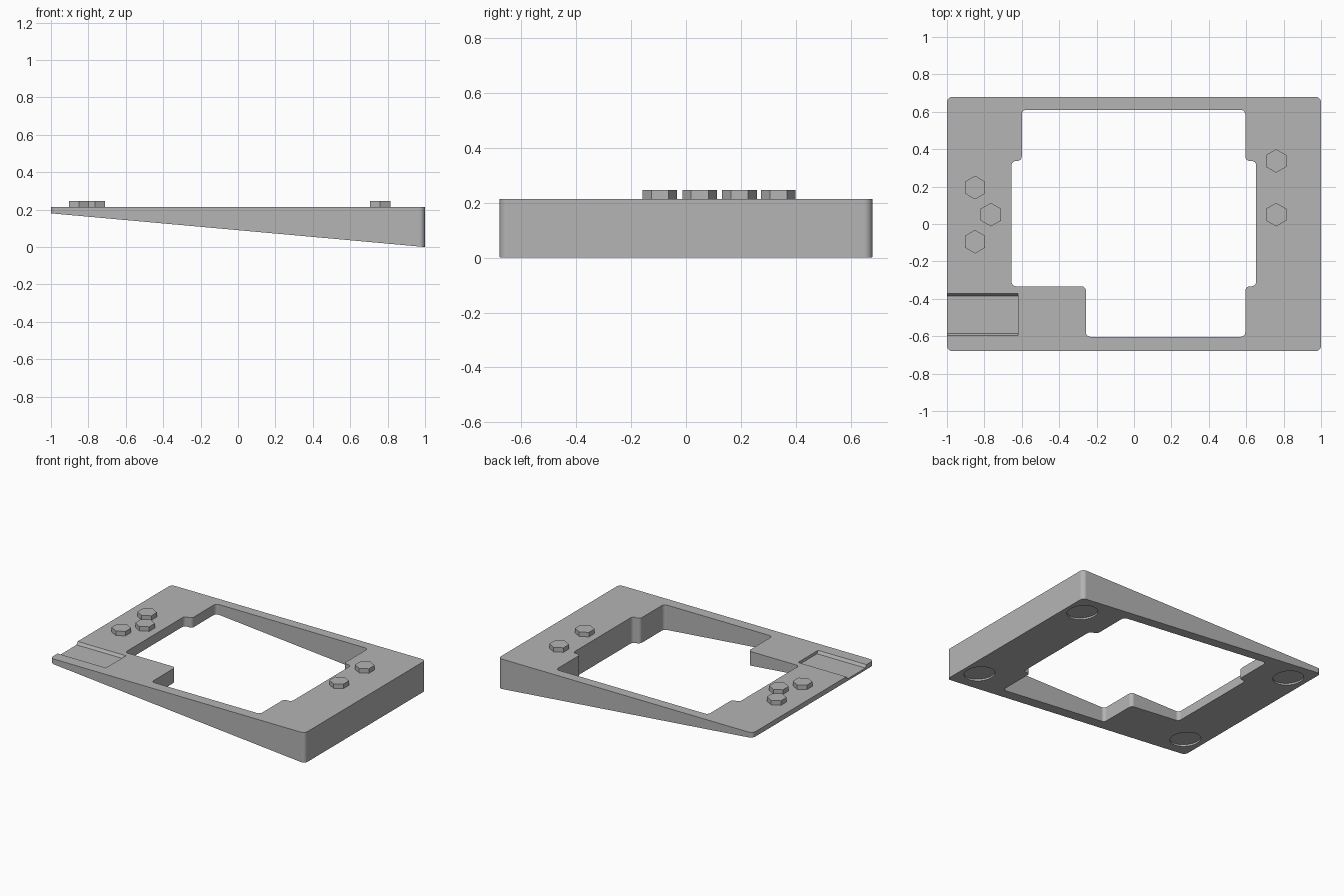
import bpy, bmesh, math
from mathutils import Vector, Matrix

cube = bpy.data.objects.get("Cube")
if cube:
    bpy.data.objects.remove(cube)

TOP = 0.215
THIN_Z = 0.18          # underside height at the thin end
TILT = math.atan2(THIN_Z, 2)

grey = bpy.data.materials.new("plain grey")
grey.use_nodes = True
COLOUR = (0.46, 0.46, 0.46, 1)
grey.diffuse_color = COLOUR
grey.node_tree.nodes["Principled BSDF"].inputs["Base Color"].default_value = COLOUR


def underside(x):
    return THIN_Z * (1 - x) / 2


def make_object(name, bm):
    bmesh.ops.recalc_face_normals(bm, faces=bm.faces)
    mesh = bpy.data.meshes.new(name)
    bm.to_mesh(mesh)
    bm.free()
    mesh.materials.append(grey)
    obj = bpy.data.objects.new(name, mesh)
    bpy.context.collection.objects.link(obj)
    return obj


def fillet(corners, radius, steps=6):
    """Round every right-angled corner of a closed outline."""
    points = []
    for i, corner in enumerate(corners):
        c = Vector(corner)
        a = (Vector(corners[i - 1]) - c).normalized() * radius
        b = (Vector(corners[(i + 1) % len(corners)]) - c).normalized() * radius
        for k in range(steps + 1):
            t = k / steps * math.pi / 2
            points.append(c + a * (1 - math.sin(t)) + b * (1 - math.cos(t)))
    return points


def prism(name, outline, bottom, top):
    """Upright prism whose bottom height is a function of x."""
    bm = bmesh.new()
    low = [bm.verts.new((p.x, p.y, bottom(p.x))) for p in outline]
    high = [bm.verts.new((p.x, p.y, top)) for p in outline]
    bm.faces.new(low)
    bm.faces.new(high)
    n = len(outline)
    for i in range(n):
        j = (i + 1) % n
        bm.faces.new((low[i], low[j], high[j], high[i]))
    return make_object(name, bm)


def cut(target, cutter):
    cutter.hide_render = True
    mod = target.modifiers.new("cut", "BOOLEAN")
    mod.operation = "DIFFERENCE"
    mod.solver = "EXACT"
    mod.object = cutter
    bpy.context.view_layer.objects.active = target
    bpy.ops.object.modifier_apply(modifier=mod.name)
    bpy.data.objects.remove(cutter)


# Wedge-shaped frame with rounded corners
frame = prism("wedge_frame",
              fillet([(-1, -0.68), (1, -0.68), (1, 0.68), (-1, 0.68)], 0.03),
              underside, TOP)

# Stepped central opening
opening = [(-0.6, 0.61), (-0.6, 0.337), (-0.655, 0.337), (-0.655, -0.333),
           (-0.257, -0.333), (-0.257, -0.603), (0.595, -0.603),
           (0.595, -0.333), (0.653, -0.333), (0.653, 0.337),
           (0.595, 0.337), (0.595, 0.61)]
cut(frame, prism("opening_cutter", fillet(opening, 0.024), lambda x: -1, 1))

# Shallow channel with sloped sides, open at the thin end
bm = bmesh.new()
profile = [(-0.585, TOP - 0.02), (-0.384, TOP - 0.02),
           (-0.372, TOP), (-0.372, TOP + 0.1), (-0.597, TOP + 0.1), (-0.597, TOP)]
end = bm.faces.new([bm.verts.new((-1.1, y, z)) for y, z in profile])
moved = bmesh.ops.extrude_face_region(bm, geom=[end])["geom"]
bmesh.ops.translate(bm, vec=(1.1 - 0.62, 0, 0),
                    verts=[v for v in moved if isinstance(v, bmesh.types.BMVert)])
cut(frame, make_object("channel_cutter", bm))

# Round foot recesses sunk square to the sloping underside
for x in (-0.86, 0.87):
    for y in (-0.51, 0.52):
        bm = bmesh.new()
        bmesh.ops.create_cone(bm, cap_ends=True, segments=40,
                              radius1=0.1, radius2=0.1, depth=0.024)
        place = Matrix.Translation((x, y, underside(x))) @ Matrix.Rotation(TILT, 4, "Y")
        bmesh.ops.transform(bm, matrix=place, verts=bm.verts)
        cut(frame, make_object("foot_cutter", bm))

# Smooth fillets, flat large faces
bpy.ops.object.select_all(action="DESELECT")
frame.select_set(True)
bpy.context.view_layer.objects.active = frame
bpy.ops.object.shade_smooth_by_angle(angle=math.radians(30))
weighted = frame.modifiers.new("flat_faces", "WEIGHTED_NORMAL")
weighted.keep_sharp = True

# Hexagonal bolt heads
bolts = [(-0.85, 0.195), (-0.765, 0.05), (-0.85, -0.095), (0.76, 0.337), (0.76, 0.05)]
for i, (x, y) in enumerate(bolts):
    bm = bmesh.new()
    bmesh.ops.create_cone(bm, cap_ends=True, segments=6,
                          radius1=0.063, radius2=0.063, depth=0.034)
    bmesh.ops.translate(bm, vec=(x, y, TOP + 0.015), verts=bm.verts)
    make_object(f"hex_bolt_{i + 1}", bm)
